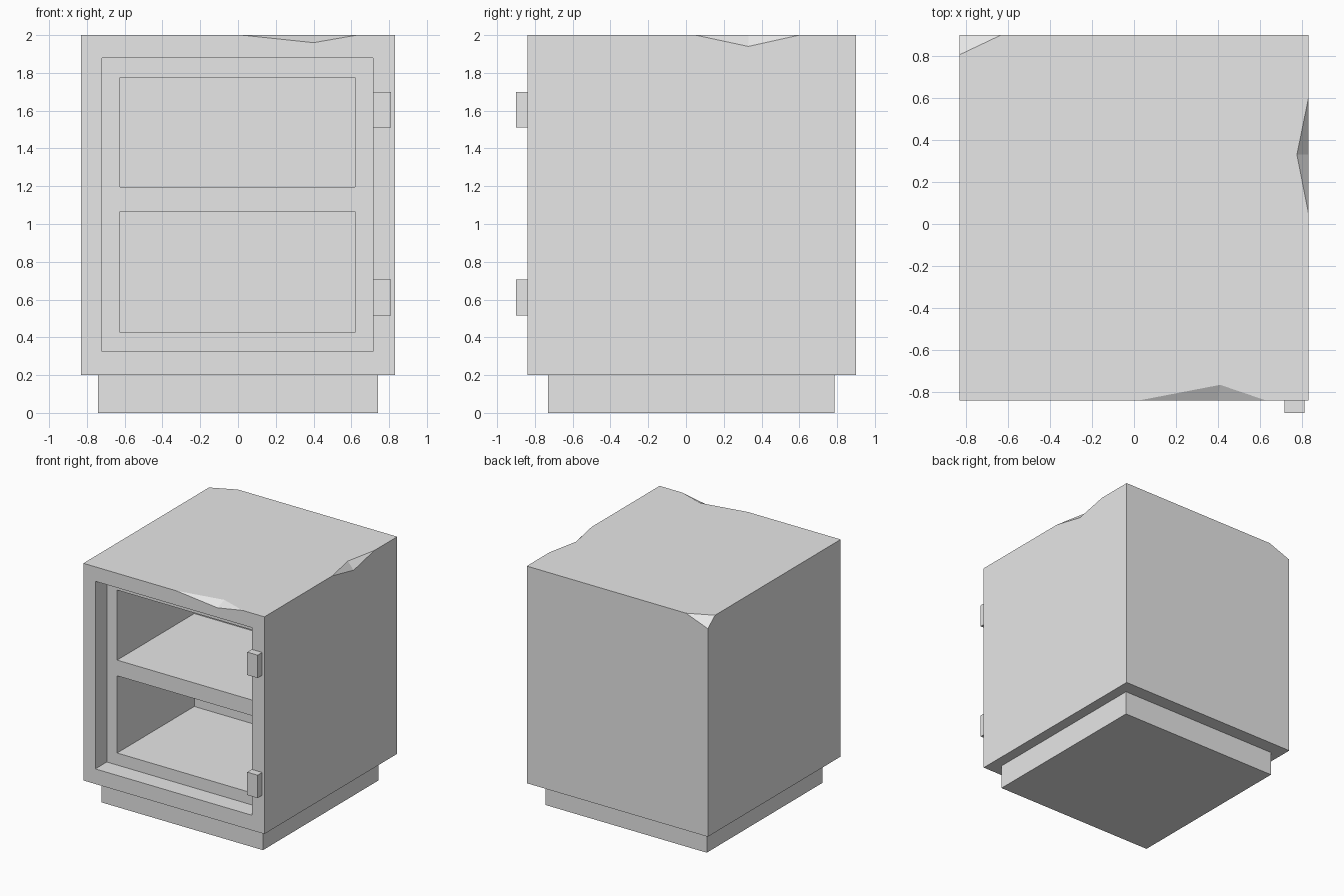
import bpy
import bmesh
from mathutils import Vector

if "Cube" in bpy.data.objects:
    bpy.data.objects.remove(bpy.data.objects["Cube"])

grey = bpy.data.materials.new("plain_grey")
grey.use_nodes = True
grey.diffuse_color = (0.8, 0.8, 0.8, 1)
grey.node_tree.nodes["Principled BSDF"].inputs["Base Color"].default_value = (0.8, 0.8, 0.8, 1)


def hull(name, points):
    """Flat-faced convex solid around the given points."""
    bm = bmesh.new()
    for p in points:
        bm.verts.new(p)
    bmesh.ops.convex_hull(bm, input=bm.verts[:])
    bmesh.ops.dissolve_limit(bm, angle_limit=0.001, verts=bm.verts[:], edges=bm.edges[:])
    bmesh.ops.recalc_face_normals(bm, faces=bm.faces[:])
    mesh = bpy.data.meshes.new(name)
    bm.to_mesh(mesh)
    bm.free()
    mesh.materials.append(grey)
    obj = bpy.data.objects.new(name, mesh)
    bpy.context.collection.objects.link(obj)
    return obj


def box(name, xs, ys, zs):
    return hull(name, [(x, y, z) for x in xs for y in ys for z in zs])


def cut(target, cutter):
    cutter.hide_render = True
    mod = target.modifiers.new("cut", 'BOOLEAN')
    mod.operation = 'DIFFERENCE'
    mod.solver = 'EXACT'
    mod.object = cutter
    bpy.context.view_layer.objects.active = target
    bpy.ops.object.modifier_apply(modifier=mod.name)
    bpy.data.objects.remove(cutter)


def chip(target, points, valley, outside):
    """Break a piece off an edge; points spread from the middle of the break."""
    points = [Vector(p) for p in points]
    mid = sum((points[i] for i in valley), Vector()) / len(valley)
    spread = [mid + (p - mid) * 1.3 for p in points]
    cut(target, hull("chip_cutter", spread + [Vector(outside)]))


LEFT, FRONT, BACK, TOP = 0.83, -0.84, 0.9, 2.0

# Cabinet body and plinth
body = box("cabinet_body", (-LEFT, LEFT), (FRONT, BACK), (0.2, TOP))
box("plinth", (-0.74, 0.74), (-0.73, 0.785), (0, 0.2))

# Door recess and the two compartments behind it
cut(body, box("recess_cutter", (-0.72, 0.715), (-1, -0.69), (0.325, 1.88)))
for low, high in ((0.425, 1.065), (1.195, 1.775)):
    cut(body, box("compartment_cutter", (-0.625, 0.62), (-0.8, 0.32), (low, high)))

# Chipped top edges: two edge notches and one broken corner
chip(body, [(0.02, FRONT, TOP), (0.63, FRONT, TOP), (0.4, FRONT, 1.96), (0.41, -0.765, TOP)],
     (2, 3), (0.4, FRONT - 0.2, TOP + 0.2))
chip(body, [(LEFT, 0.05, TOP), (LEFT, 0.6, TOP), (LEFT, 0.33, 1.94), (0.775, 0.33, TOP)],
     (2, 3), (LEFT + 0.2, 0.33, TOP + 0.2))
chip(body, [(-0.63, BACK, TOP), (-LEFT, 0.805, TOP), (-LEFT, BACK, 1.925)],
     (0, 1, 2), (-LEFT - 0.2, BACK + 0.2, TOP + 0.2))

# Hinge blocks beside the opening
for name, low in (("lower_hinge", 0.515), ("upper_hinge", 1.51)):
    box(name, (0.715, 0.81), (-0.9, FRONT), (low, low + 0.19))
